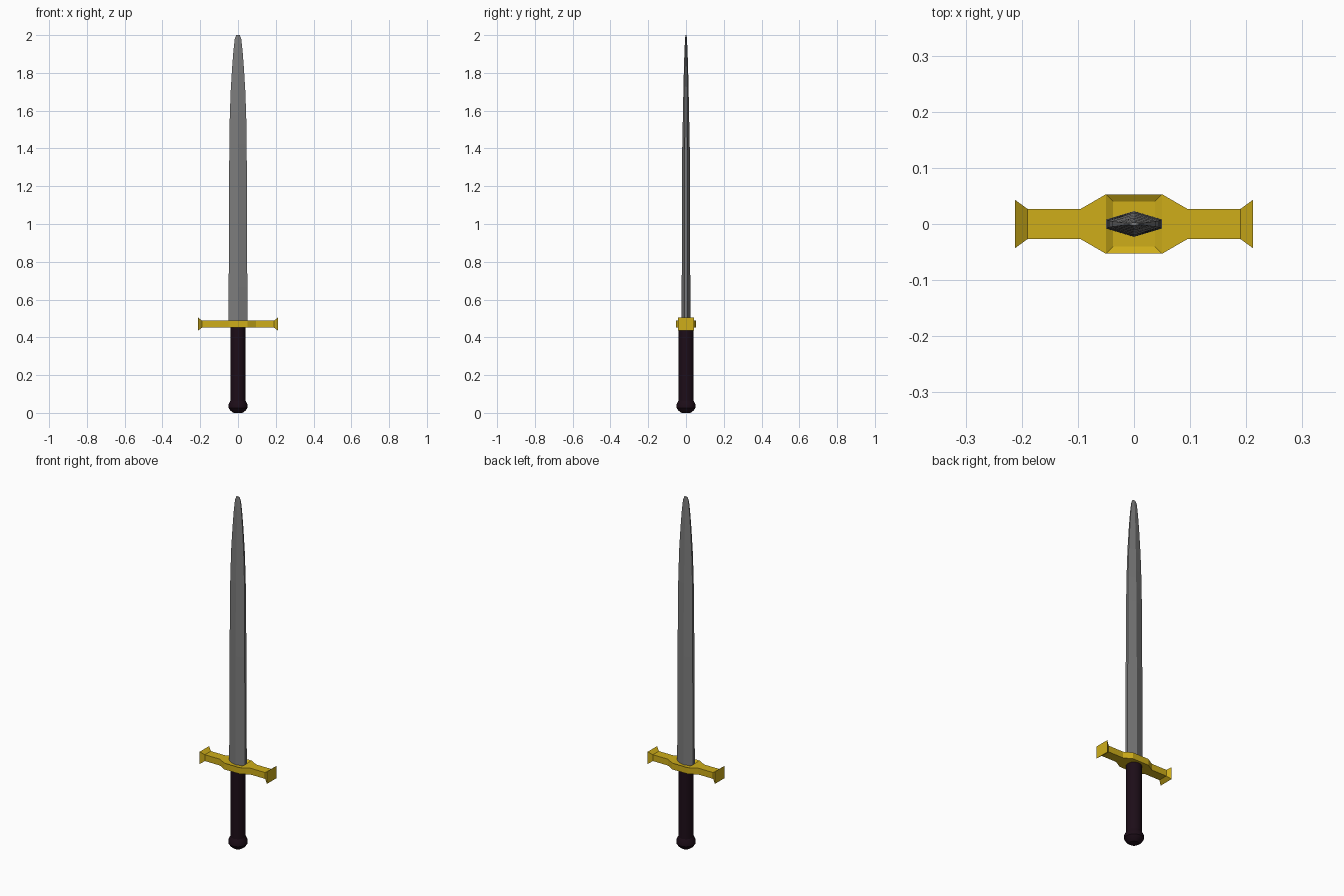
import bpy, bmesh, math

if "Cube" in bpy.data.objects:
    bpy.data.objects.remove(bpy.data.objects["Cube"])


def loft(name, rings, color=None, angle=None):
    """Skin a list of equal-length point rings and cap both ends."""
    bm = bmesh.new()
    loops = [[bm.verts.new(p) for p in ring] for ring in rings]
    n = len(loops[0])
    for a, b in zip(loops, loops[1:]):
        for i in range(n):
            j = (i + 1) % n
            bm.faces.new((a[i], a[j], b[j], b[i]))
    bm.faces.new(loops[0])
    bm.faces.new(loops[-1])
    bmesh.ops.recalc_face_normals(bm, faces=bm.faces)
    mesh = bpy.data.meshes.new(name)
    bm.to_mesh(mesh)
    bm.free()
    obj = bpy.data.objects.new(name, mesh)
    bpy.context.collection.objects.link(obj)
    if color:
        mat = bpy.data.materials.new(name + "_color")
        mat.diffuse_color = (*color, 1)
        mat.use_nodes = True
        mat.node_tree.nodes["Principled BSDF"].inputs["Base Color"].default_value = mat.diffuse_color
        mesh.materials.append(mat)
    if angle:
        bpy.ops.object.select_all(action='DESELECT')
        obj.select_set(True)
        bpy.context.view_layer.objects.active = obj
        bpy.ops.object.shade_smooth_by_angle(angle=math.radians(angle))
    return obj


def circle(r, z, n=24):
    return [(r * math.cos(2 * math.pi * i / n), r * math.sin(2 * math.pi * i / n), z)
            for i in range(n)]


GOLD = (0.62, 0.42, 0.01)
DARK = (0.012, 0.004, 0.009)

# Blade: flattened diamond with narrow flat edges (z, half width, ridge, edge)
blade = [(0.46, 0.05, 0.023, 0.008), (1.0, 0.048, 0.022, 0.008),
         (1.4, 0.046, 0.02, 0.007), (1.55, 0.044, 0.017, 0.006),
         (1.7, 0.039, 0.014, 0.005), (1.83, 0.031, 0.011, 0.004),
         (1.92, 0.024, 0.008, 0.003), (1.98, 0.017, 0.005, 0.002),
         (2.0, 0.009, 0.003, 0.001)]
loft("blade", [[(w, -e, z), (w, e, z), (0, d, z), (-w, e, z), (-w, -e, z), (0, -d, z)]
               for z, w, d, e in blade], (0.2, 0.2, 0.2), 15)

# Crossguard: rectangular sections mirrored along x (x, half depth, half height)
half = [(0.05, 0.053, 0.018), (0.095, 0.027, 0.018),
        (0.19, 0.027, 0.018), (0.212, 0.043, 0.035)]
stations = [(-x, d, h) for x, d, h in reversed(half)] + half
guard = loft("crossguard", [[(x, -d, 0.47 - h), (x, d, 0.47 - h),
                             (x, d, 0.47 + h), (x, -d, 0.47 + h)]
                            for x, d, h in stations], GOLD)

# Shallow socket in the guard where the blade enters
bm = bmesh.new()
bm.from_mesh(guard.data)
top = [f for f in bm.faces if f.normal.z > 0.9 and abs(f.calc_center_median().x) < 0.01]
bmesh.ops.inset_region(bm, faces=top, thickness=0.018, depth=-0.008)
bm.to_mesh(guard.data)
bm.free()

# Grip
loft("grip", [circle(0.04, 0.055), circle(0.04, 0.455)], DARK, 30)

# Pommel
pommel = [(0.024, 0.0), (0.04, 0.012), (0.05, 0.027), (0.05, 0.045), (0.04, 0.065)]
loft("pommel", [circle(r, z) for r, z in pommel], DARK, 30)
